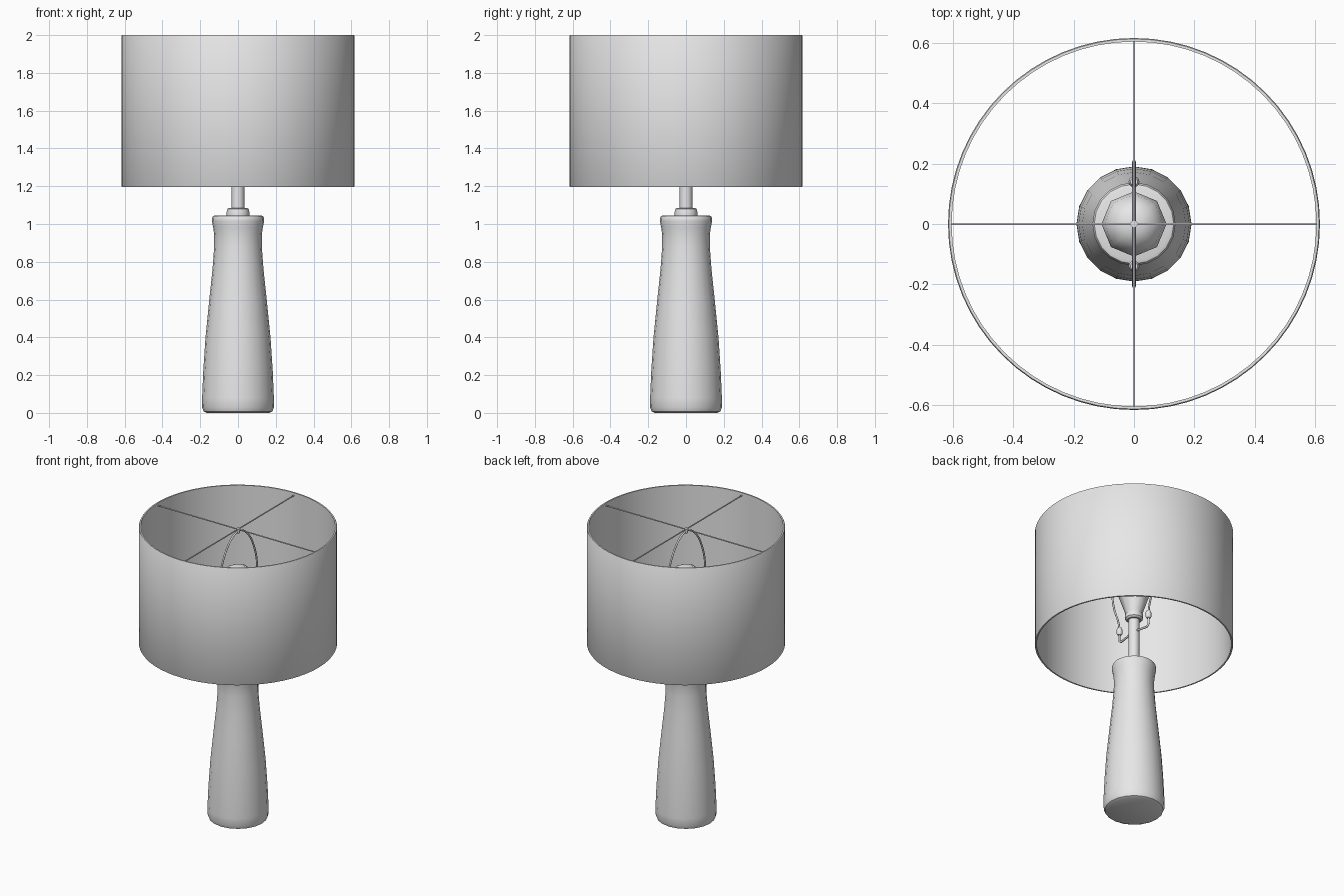
import bpy, bmesh, math

if "Cube" in bpy.data.objects:
    bpy.data.objects.remove(bpy.data.objects["Cube"])

grey = bpy.data.materials.new("light_grey")
grey.diffuse_color = (0.8, 0.8, 0.8, 1)
grey.use_nodes = True
grey.node_tree.nodes["Principled BSDF"].inputs["Base Color"].default_value = grey.diffuse_color


def finish(obj, angle=40):
    obj.data.materials.append(grey)
    bpy.ops.object.select_all(action='DESELECT')
    obj.select_set(True)
    bpy.context.view_layer.objects.active = obj
    bpy.ops.object.shade_smooth_by_angle(angle=math.radians(angle))
    return obj


def lathe(name, profile, sides, closed=False, angle=40):
    """Spin (radius, z) points around the z axis; radius 0 closes an end."""
    bm = bmesh.new()
    verts = [bm.verts.new((r, 0, z)) for r, z in profile]
    edges = [bm.edges.new(p) for p in zip(verts, verts[1:])]
    if closed:
        edges.append(bm.edges.new((verts[-1], verts[0])))
    bmesh.ops.spin(bm, geom=verts + edges, axis=(0, 0, 1), cent=(0, 0, 0),
                   angle=2 * math.pi, steps=sides)
    bmesh.ops.remove_doubles(bm, verts=bm.verts, dist=1e-4)
    bmesh.ops.recalc_face_normals(bm, faces=bm.faces)
    mesh = bpy.data.meshes.new(name)
    bm.to_mesh(mesh)
    bm.free()
    obj = bpy.data.objects.new(name, mesh)
    bpy.context.collection.objects.link(obj)
    return finish(obj, angle)


def wire(name, points, radius, smooth=True):
    """Round wire through the given points."""
    curve = bpy.data.curves.new(name, 'CURVE')
    curve.dimensions = '3D'
    curve.bevel_depth = radius
    curve.bevel_resolution = 2
    curve.use_fill_caps = True
    curve.resolution_u = 6
    if smooth:
        spline = curve.splines.new('BEZIER')
        spline.bezier_points.add(len(points) - 1)
        for bp, co in zip(spline.bezier_points, points):
            bp.co = co
            bp.handle_left_type = bp.handle_right_type = 'AUTO'
    else:
        spline = curve.splines.new('POLY')
        spline.points.add(len(points) - 1)
        for p, co in zip(spline.points, points):
            p.co = (*co, 1)
    obj = bpy.data.objects.new(name, curve)
    bpy.context.collection.objects.link(obj)
    bpy.ops.object.select_all(action='DESELECT')
    obj.select_set(True)
    bpy.context.view_layer.objects.active = obj
    bpy.ops.object.convert(target='MESH')
    return finish(bpy.context.object, 50)


# Turned body with a flared lip
lathe("body", [(0, 0), (0.165, 0), (0.182, 0.008), (0.191, 0.03), (0.19, 0.08),
               (0.184, 0.22), (0.172, 0.4), (0.152, 0.6), (0.135, 0.76),
               (0.126, 0.88), (0.126, 0.94), (0.131, 0.98), (0.138, 1.015),
               (0.138, 1.03), (0.132, 1.042), (0.12, 1.046), (0, 1.046)], 20)

# Collar and stem
lathe("collar", [(0, 1.04), (0.06, 1.04), (0.06, 1.065), (0.056, 1.08),
                 (0.048, 1.085), (0, 1.085)], 16)
lathe("stem", [(0, 1.05), (0.034, 1.05), (0.034, 1.385), (0, 1.385)], 16)

# Socket and eight-sided bulb
lathe("socket", [(0, 1.37), (0.045, 1.37), (0.056, 1.38), (0.056, 1.41), (0, 1.41)], 16)
lathe("bulb", [(0, 1.40), (0.05, 1.40), (0.058, 1.43), (0.092, 1.53), (0.106, 1.58),
               (0.108, 1.62), (0.098, 1.67), (0.07, 1.71), (0.035, 1.727),
               (0, 1.73)], 8, angle=60)

# Drum shade, open at both ends
R, T = 0.617, 0.012
lathe("shade", [(R - T, 1.195), (R - 0.003, 1.195), (R, 1.2), (R, 1.995),
                (R - 0.003, 2.0), (R - T, 2.0)], 64, closed=True)

# Crossed spokes and hub holding the shade
wire("spoke_x", [(-0.608, 0, 1.98), (0.608, 0, 1.98)], 0.004, smooth=False)
wire("spoke_y", [(0, -0.608, 1.98), (0, 0.608, 1.98)], 0.004, smooth=False)
lathe("hub", [(0, 1.955), (0.012, 1.955), (0.012, 1.986), (0, 1.986)], 12)

# Harp arching over the bulb
half = [(0.14, 1.36), (0.15, 1.42), (0.19, 1.53), (0.207, 1.64),
        (0.176, 1.79), (0.105, 1.91), (0.035, 1.96)]
harp = [(0, -y, z) for y, z in half] + [(0, 0, 1.966)] + \
       [(0, y, z) for y, z in reversed(half)]
wire("harp", harp, 0.006)

# Saddle under the socket, turned up at both ends
saddle = [(0.14, 1.36), (0.142, 1.285), (0.125, 1.27), (0.04, 1.285)]
wire("saddle", [(0, -y, z) for y, z in saddle] +
     [(0, y, z) for y, z in reversed(saddle)], 0.007, smooth=False)

# Sleeves locking the harp to the saddle
for side, sign in (("front", -1), ("back", 1)):
    sleeve = lathe("harp_sleeve_" + side,
                   [(0, 1.325), (0.012, 1.325), (0.018, 1.335), (0.018, 1.365),
                    (0.012, 1.378), (0, 1.378)], 12)
    sleeve.location.y = sign * 0.14
